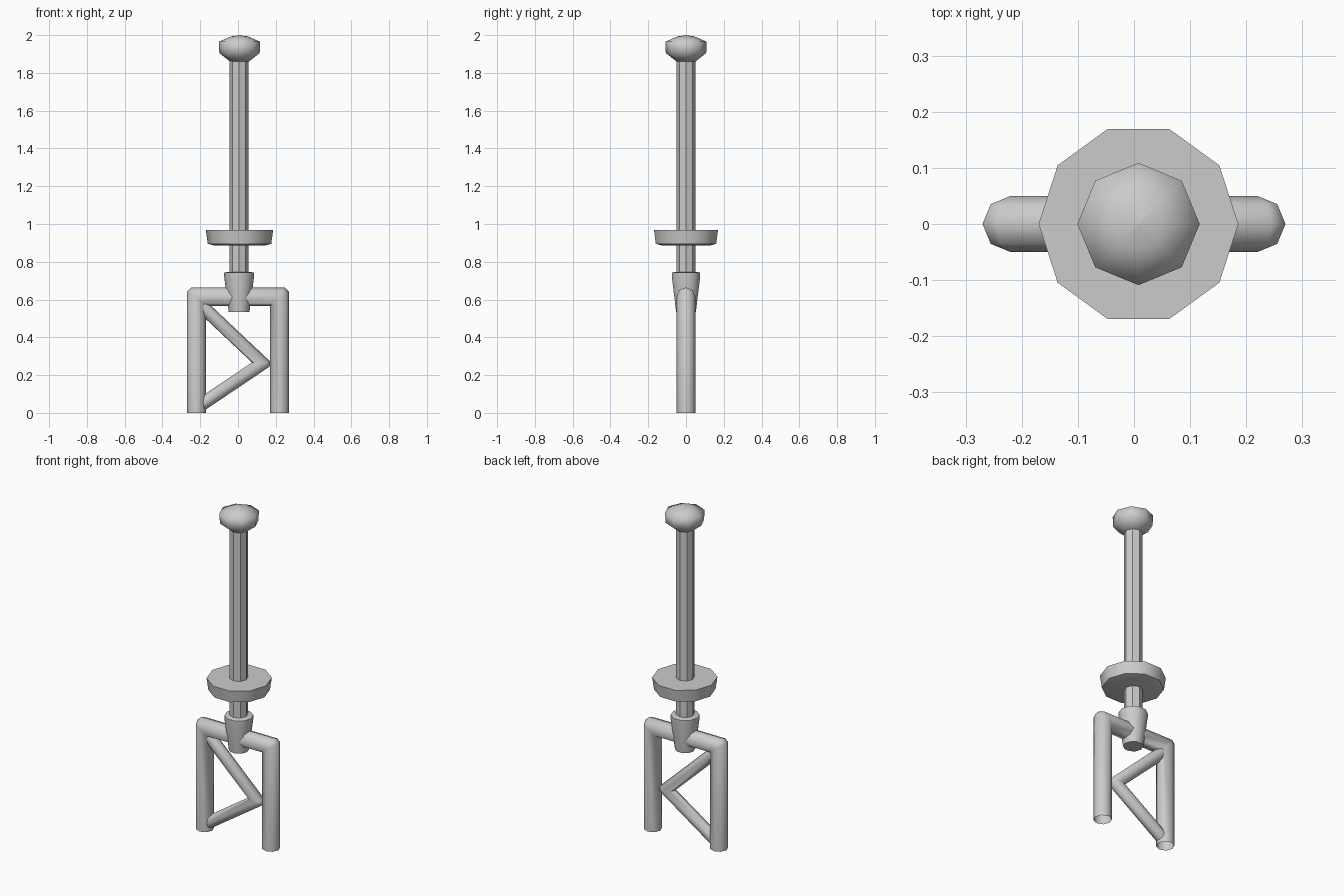
import bpy, bmesh, math
from mathutils import Vector

if "Cube" in bpy.data.objects:
    bpy.data.objects.remove(bpy.data.objects["Cube"])


def finish(bm, name, angle=40):
    bmesh.ops.remove_doubles(bm, verts=bm.verts, dist=0.0005)
    bmesh.ops.recalc_face_normals(bm, faces=bm.faces)
    mesh = bpy.data.meshes.new(name)
    bm.to_mesh(mesh)
    bm.free()
    ob = bpy.data.objects.new(name, mesh)
    bpy.context.collection.objects.link(ob)
    bpy.context.view_layer.objects.active = ob
    ob.select_set(True)
    bpy.ops.object.shade_smooth_by_angle(angle=math.radians(angle))
    ob.select_set(False)
    return ob


def skin(bm, rings):
    for a, b in zip(rings, rings[1:]):
        n = len(a)
        for i in range(n):
            bm.faces.new((a[i], a[(i + 1) % n], b[(i + 1) % n], b[i]))


def turned(name, profile, sides, x=0.005, caps=(True, True), angle=40):
    """Revolve (radius, height) points around a vertical axis."""
    bm = bmesh.new()
    rings = []
    for r, z in profile:
        rings.append([bm.verts.new((x + r * math.cos(math.tau * i / sides),
                                    r * math.sin(math.tau * i / sides), z))
                      for i in range(sides)])
    skin(bm, rings)
    if caps[0]:
        bm.faces.new(rings[0])
    if caps[1]:
        bm.faces.new(rings[-1])
    return finish(bm, name, angle)


def tube(name, path, radius, sides=8):
    """Open-ended tube along an x-z path, corners mitred and blunted outside."""
    bm = bmesh.new()
    pts = [Vector((x, 0, z)) for x, z in path]
    dirs = [(b - a).normalized() for a, b in zip(pts, pts[1:])]
    rings = []

    def ring(c, d, slope):
        normal = Vector((-d.z, 0, d.x))
        vs = []
        for i in range(sides):
            a = math.tau * i / sides
            u, v = radius * math.cos(a), radius * math.sin(a)
            along = u * slope
            if along * blunt > 0:
                along *= 0.5
            vs.append(bm.verts.new(c + normal * u + Vector((0, v, 0)) + d * along))
        rings.append(vs)

    blunt = 0
    ring(pts[0], dirs[0], 0)
    for c, d0, d1 in zip(pts[1:], dirs, dirs[1:]):
        turn = math.atan2(d0.x * d1.z - d0.z * d1.x, d0.dot(d1))
        slope = math.tan(turn / 2)
        blunt = 1
        ring(c, d0, -slope)
        blunt = -1
        ring(c, d1, slope)
    blunt = 0
    ring(pts[-1], dirs[-1], 0)
    skin(bm, rings)
    return finish(bm, name, 60)


# Lower frame: two legs joined by a top bar
tube("leg_frame", [(-0.22, 0), (-0.22, 0.615), (0.22, 0.615), (0.22, 0)], 0.05)

# V-shaped brace between the legs
tube("brace", [(-0.19, 0.564), (0.13, 0.262), (-0.19, 0.047)], 0.035)

# Tapered collar gripping the top bar
turned("collar", [(0.055, 0.535), (0.079, 0.72), (0.079, 0.742), (0.06, 0.747)], 10, 0.006)

# Central pole
turned("pole", [(0.05, 0.72), (0.05, 1.88)], 8)

# Shallow disc around the pole
turned("disc", [(0.13, 0.885), (0.168, 0.895), (0.178, 0.967)], 10, 0.008, angle=45)

# Rounded knob on the end
turned("knob", [(0.05, 1.86), (0.107, 1.905), (0.109, 1.965), (0.045, 1.993), (0.0005, 2.0)],
       8, 0.008, caps=(True, False), angle=70)
